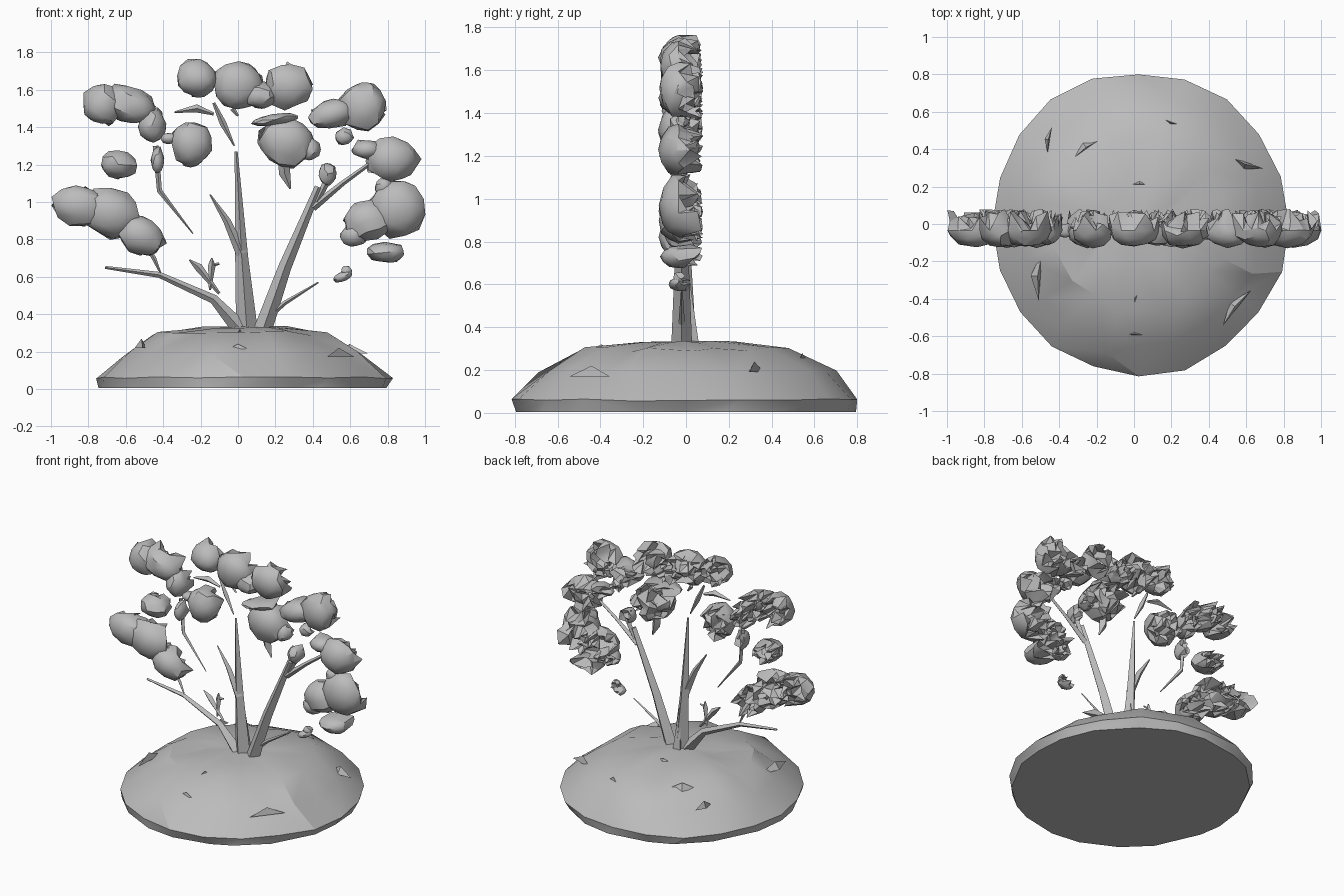
import bpy, bmesh, math, random
from mathutils import Vector, Matrix

cube = bpy.data.objects.get("Cube")
if cube:
    bpy.data.objects.remove(cube, do_unlink=True)
rng = random.Random(7)

grey = bpy.data.materials.new("plain grey")
grey.use_nodes = True
COLOUR = (0.5, 0.5, 0.5, 1)
grey.diffuse_color = COLOUR
grey.node_tree.nodes["Principled BSDF"].inputs["Base Color"].default_value = COLOUR


def finish(bm, name, angle=30):
    """Turn a bmesh into a shaded object."""
    bmesh.ops.recalc_face_normals(bm, faces=bm.faces)
    mesh = bpy.data.meshes.new(name)
    bm.to_mesh(mesh)
    bm.free()
    mesh.materials.append(grey)
    ob = bpy.data.objects.new(name, mesh)
    bpy.context.collection.objects.link(ob)
    bpy.ops.object.select_all(action='DESELECT')
    ob.select_set(True)
    bpy.context.view_layer.objects.active = ob
    bpy.ops.object.shade_smooth_by_angle(angle=math.radians(angle))
    return ob


def jitter(a):
    return rng.uniform(-a, a)


# Ground mound: irregular lathe with a flat underside
def mound():
    bm = bmesh.new()
    n = 20
    rings = []
    for r, z, j in [(.785, .005, .008), (.805, .06, .015), (.67, .19, .035),
                    (.47, .295, .03), (.22, .325, .03)]:
        ring = []
        for i in range(n):
            a = math.tau * (i + (jitter(.3) if r < .8 else 0)) / n
            rr = r + jitter(j)
            ring.append(bm.verts.new((.025 + rr * .985 * math.cos(a),
                                      rr * 1.01 * math.sin(a),
                                      max(0, z + jitter(j * .4)))))
        rings.append(ring)
    for lo, hi in zip(rings, rings[1:]):
        for i in range(n):
            k = (i + 1) % n
            if rng.random() < .5:
                bm.faces.new((lo[i], lo[k], hi[k]))
                bm.faces.new((lo[i], hi[k], hi[i]))
            else:
                bm.faces.new((lo[i], lo[k], hi[i]))
                bm.faces.new((lo[k], hi[k], hi[i]))
    top = bm.verts.new((.02, 0, .335))
    for i in range(n):
        bm.faces.new((rings[-1][i], rings[-1][(i + 1) % n], top))
    for v in rings[0]:
        v.co.z = 0.004
    bm.faces.new(rings[0])
    finish(bm, "ground_mound", 28)


# Small wedge-shaped ridges lying on the mound
def ridge(x, y, z, turn, length):
    bm = bmesh.new()
    a = Vector((math.cos(turn), math.sin(turn), 0)) * length
    b = Vector((-a.y, a.x, 0)) * .4
    c = Vector((x, y, z))
    low = Vector((0, 0, -.05))
    pts = [bm.verts.new(p) for p in (c - a + low, c + a + low, c + b + low, c + b * .3)]
    for i, j, k in ((0, 1, 2), (0, 1, 3), (1, 2, 3), (2, 0, 3)):
        bm.faces.new((pts[i], pts[j], pts[k]))
    finish(bm, "mound_ridge")


# Tapered four-sided branch through (x, y, z, radius) points
def branch(name, pts):
    bm = bmesh.new()
    rings = []
    for i, p in enumerate(pts):
        prev, nxt = Vector(pts[max(i - 1, 0)][:3]), Vector(pts[min(i + 1, len(pts) - 1)][:3])
        rot = (nxt - prev).to_track_quat('Z', 'Y')
        rings.append([bm.verts.new(Vector(p[:3]) + rot @ Vector(
            (p[3] * math.cos(q * math.pi / 2), p[3] * math.sin(q * math.pi / 2), 0)))
            for q in range(4)])
    for lo, hi in zip(rings, rings[1:]):
        for q in range(4):
            k = (q + 1) % 4
            bm.faces.new((lo[q], lo[k], hi[k], hi[q]))
    bm.faces.new(rings[0])
    bm.faces.new(rings[-1])
    finish(bm, name)


# Leaf clump: faceted rounded front, crumpled ragged back
def clump(x, z, rx, rz, tilt=0):
    bm = bmesh.new()
    bmesh.ops.create_icosphere(bm, subdivisions=2, radius=1)
    spin = Matrix.Rotation(jitter(3), 4, 'Y')
    bmesh.ops.transform(bm, matrix=spin, verts=bm.verts)
    for v in bm.verts:
        v.co *= 1 + jitter(.07)
    back = [e for e in bm.edges if all(v.co.y > .1 for v in e.verts)]
    if min(rx, rz) > .055:
        bmesh.ops.subdivide_edges(bm, edges=back, cuts=1)
    bmesh.ops.triangulate(bm, faces=bm.faces)
    ry = min(.09, max(rx, rz) * .85)
    turn = Matrix.Rotation(-math.radians(tilt), 3, 'Y')
    for v in bm.verts:
        p = Vector((v.co.x * rx, v.co.y * ry, v.co.z * rz))
        if v.co.y > .1:
            p.y = rng.uniform(-.1, 1.3) * ry
            p.x += jitter(.2 * rx)
            p.z += jitter(.2 * rz)
        v.co = turn @ p + Vector((x, -.035, z))
    finish(bm, "leaf_clump", 32)


mound()
for spot in [(.02, -.4, .32, 1.2, .1), (-.5, -.28, .27, 1.5, .13), (.55, -.45, .22, .9, .12),
             (.03, .2, .335, 0, .13), (.2, .55, .28, 2.8, .07), (-.45, .45, .25, 1.4, .07),
             (-.25, .4, .31, .6, .1), (.6, .33, .24, 2.8, .1), (0, -.6, .24, 0, .1)]:
    ridge(*spot)

# Trunks
branch("centre_trunk", [(.05, -.01, .28, .06), (.02, -.01, .7, .035), (-.01, -.01, 1.27, .008)])
branch("centre_trunk_back", [(.05, .03, .28, .04), (.04, .01, .62, .008)])
branch("right_trunk", [(.12, -.02, .28, .05), (.25, -.02, .65, .035), (.43, -.02, 1.08, .02)])
branch("left_trunk", [(.04, -.02, .29, .05), (-.13, -.02, .48, .025), (-.42, -.02, .61, .016),
                      (-.71, -.02, .65, .008)])

# Thin side branches, each given as (x, z, radius) points
for path in [
    [(.02, .72, .03), (-.06, .9, .02), (-.15, 1.04, .004)],
    [(.13, .36, .02), (.25, .46, .012), (.43, .57, .004)],
    [(-.24, .83, .003), (-.42, 1.06, .014), (-.44, 1.3, .016)],
    [(.4, .97, .022), (.56, 1.1, .014), (.74, 1.23, .01)],
    [(-.02, 1.3, .004), (-.08, 1.42, .018), (-.13, 1.53, .008)],
    [(-.1, .51, .008), (-.21, .65, .022), (-.26, .69, .004)],
    [(-.15, .53, .006), (-.14, .66, .02), (-.14, .7, .004)],
    [(-.15, .66, .012), (-.1, .67, .006)],
    [(-.41, .61, .004), (-.45, .7, .012), (-.5, .78, .01)],
    [(.28, 1.07, .005), (.25, 1.15, .03), (.24, 1.25, .03)],
    [(.42, 1.0, .015), (.47, 1.1, .02), (.45, 1.2, .005)],
    [(-.03, 1.5, .015), (0, 1.46, .006)],
    [(-.34, 1.48, .004), (-.22, 1.5, .022), (-.13, 1.47, .008)],
]:
    branch("side_branch", [(x, -.02, z, r) for x, z, r in path])

# Leaf clumps: x, z, half width, half height, tilt
for c in [
    (-.84, .98, .165, .11, -10), (-.68, .94, .16, .13, -25), (-.52, .82, .13, .1, -25),
    (-.64, 1.2, .1, .075, -10),
    (-.72, 1.52, .11, .11), (-.58, 1.52, .15, .095, -20), (-.46, 1.41, .075, .09, 0),
    (-.25, 1.31, .11, .125), (-.43, 1.22, .035, .07), (-.37, 1.34, .045, .03),
    (-.22, 1.66, .11, .1), (-.0, 1.625, .135, .13), (.12, 1.57, .1, .07), (.27, 1.62, .13, .125),
    (.26, 1.32, .15, .135), (.2, 1.44, .13, .03, 8), (.38, 1.28, .06, .06),
    (.67, 1.51, .13, .13), (.5, 1.47, .13, .075, 15),
    (.82, 1.23, .135, .12), (.69, 1.28, .08, .05), (.57, 1.35, .05, .045),
    (.85, .97, .15, .15), (.7, .9, .13, .11, 10), (.62, .82, .07, .06), (.79, .73, .1, .055),
    (.78, 1.08, .05, .05), (.48, 1.15, .05, .06), (.56, .6, .055, .025, 20), (.58, .63, .03, .03),
]:
    clump(*c)
